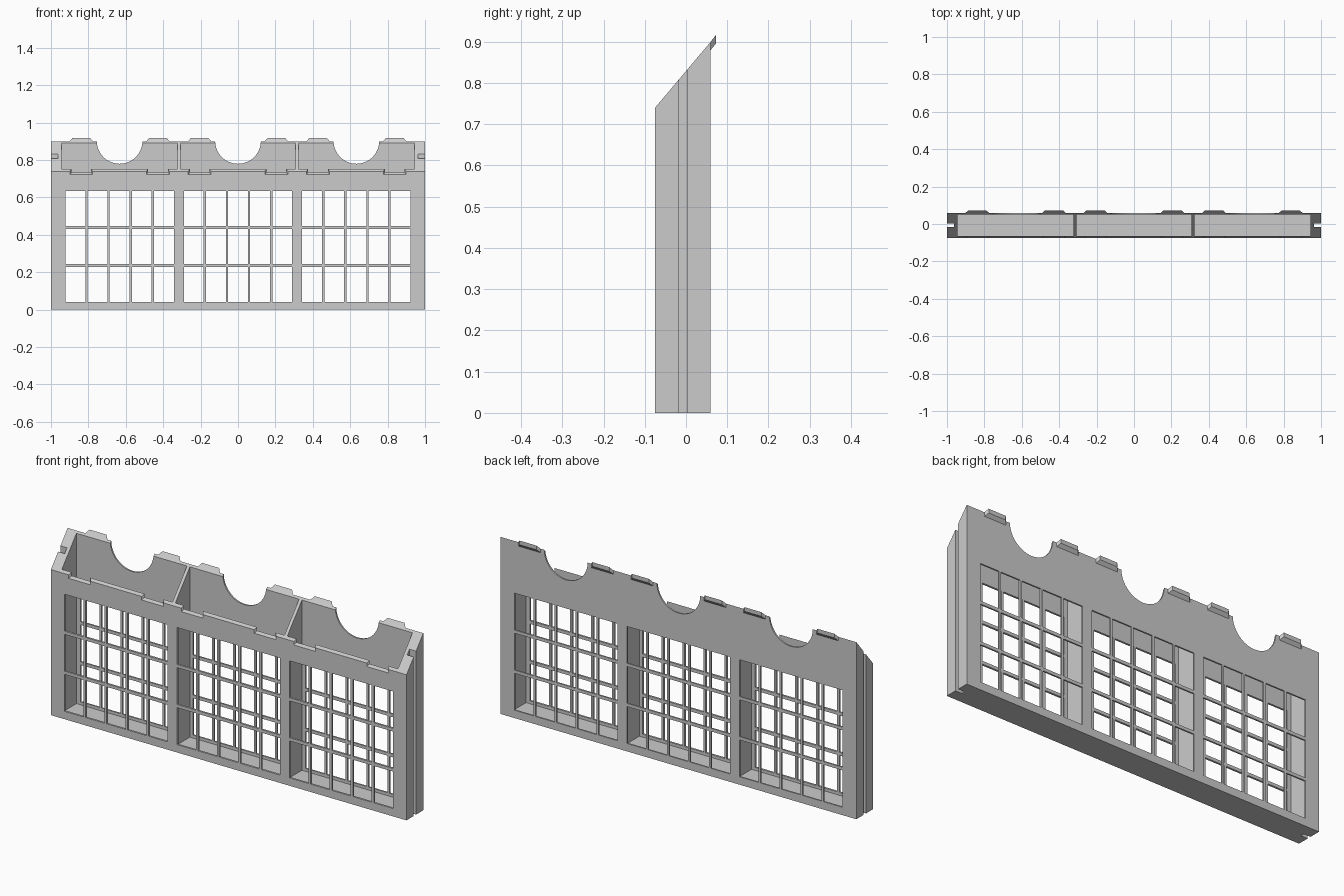
import bpy, bmesh, math

if "Cube" in bpy.data.objects:
    bpy.data.objects.remove(bpy.data.objects["Cube"])

SLOPE = 1.196                      # rise of the slanted rim per unit of depth
FRONT, BACK = -0.075, 0.06
Z_FRONT, Z_BACK = 0.74, 0.90
BAYS = (-0.633, 0.0, 0.633)        # centres of the three compartments
CLIPS = [b + s * 0.205 for b in BAYS for s in (-1, 1)]

grey = bpy.data.materials.new("light_grey")
grey.diffuse_color = (0.6, 0.6, 0.6, 1)
grey.use_nodes = True
grey.node_tree.nodes["Principled BSDF"].inputs["Base Color"].default_value = grey.diffuse_color


def add_frustum(bm, a, b):
    """Solid between two rectangles (x0, x1, z0, z1, y) facing along y."""
    ends = []
    for x0, x1, z0, z1, y in (a, b):
        ends.append([bm.verts.new(p) for p in
                     ((x0, y, z0), (x1, y, z0), (x1, y, z1), (x0, y, z1))])
    p, q = ends
    bm.faces.new(p)
    bm.faces.new(q[::-1])
    for i in range(4):
        j = (i + 1) % 4
        bm.faces.new((p[j], p[i], q[i], q[j]))


def add_box(bm, x0, x1, y0, y1, z0, z1):
    add_frustum(bm, (x0, x1, z0, z1, y0), (x0, x1, z0, z1, y1))


def finish(bm, name):
    bmesh.ops.recalc_face_normals(bm, faces=bm.faces)
    mesh = bpy.data.meshes.new(name)
    bm.to_mesh(mesh)
    bm.free()
    mesh.materials.append(grey)
    obj = bpy.data.objects.new(name, mesh)
    bpy.context.collection.objects.link(obj)
    return obj


def cut(target, bm, name):
    """Subtract the cutter mesh from the target and remove the cutter."""
    cutter = finish(bm, name)
    cutter.hide_render = True
    mod = target.modifiers.new(name, 'BOOLEAN')
    mod.operation = 'DIFFERENCE'
    mod.solver = 'EXACT'
    mod.object = cutter
    bpy.context.view_layer.objects.active = target
    bpy.ops.object.modifier_apply(modifier=mod.name)
    bpy.data.objects.remove(cutter, do_unlink=True)


# Slant-topped tray body
bm = bmesh.new()
side = [bm.verts.new((-1, y, z)) for y, z in
        ((FRONT, 0), (BACK, 0), (BACK, Z_BACK), (FRONT, Z_FRONT))]
face = bm.faces.new(side)
ext = bmesh.ops.extrude_face_region(bm, geom=[face])
bmesh.ops.translate(bm, vec=(2, 0, 0),
                    verts=[v for v in ext["geom"] if isinstance(v, bmesh.types.BMVert)])
body = finish(bm, "tray_body")

# Three open compartments
bm = bmesh.new()
for x0, x1 in ((-0.945, -0.323), (-0.307, 0.307), (0.323, 0.945)):
    add_box(bm, x0, x1, FRONT + 0.01, BACK - 0.008, 0.025, 1.2)
cut(body, bm, "compartments")

# Window grids through front and back walls
bm = bmesh.new()
bar_x, bar_z = 0.012, 0.016
pane_x = (0.58 - 4 * bar_x) / 5
pane_z = (0.595 - 2 * bar_z) / 3
for bay in BAYS:
    for i in range(5):
        for j in range(3):
            x = bay - 0.29 + i * (pane_x + bar_x)
            z = 0.04 + j * (pane_z + bar_z)
            add_box(bm, x, x + pane_x, -0.2, 0.2, z, z + pane_z)
cut(body, bm, "window_panes")

# Round finger scoops in the back wall
bm = bmesh.new()
for bay in BAYS:
    rings = [[bm.verts.new((bay + 0.122 * math.cos(t * math.tau / 64), y,
                            0.902 + 0.122 * math.sin(t * math.tau / 64)))
              for t in range(64)] for y in (0.03, 0.1)]
    bm.faces.new(rings[0])
    bm.faces.new(rings[1][::-1])
    for i in range(64):
        j = (i + 1) % 64
        bm.faces.new((rings[0][j], rings[0][i], rings[1][i], rings[1][j]))
cut(body, bm, "finger_scoops")

# Vertical connector grooves in both ends
bm = bmesh.new()
for s in (-1, 1):
    a, b = sorted((s * 0.963, s * 1.05))
    add_box(bm, a, b, -0.017, 0.002, -0.1, 1.2)
cut(body, bm, "end_grooves")

# Clip notches in the front rim
bm = bmesh.new()
for c in CLIPS:
    y0, y1 = FRONT - 0.003, FRONT + 0.013
    z0 = 0.722 - 0.003 * SLOPE
    z1 = 0.722 + 0.013 * SLOPE
    add_frustum(bm, (c - 0.064, c + 0.064, z0, 0.85, y0),
                (c - 0.05, c + 0.05, z1, 0.85, y1))
cut(body, bm, "rim_notches")

# Clip tabs leaning out from the back rim
bm = bmesh.new()
for c in CLIPS:
    add_frustum(bm, (c - 0.062, c + 0.062, 0.88, Z_BACK, BACK),
                (c - 0.048, c + 0.048, 0.896, 0.917, 0.073))
finish(bm, "rim_tabs")
